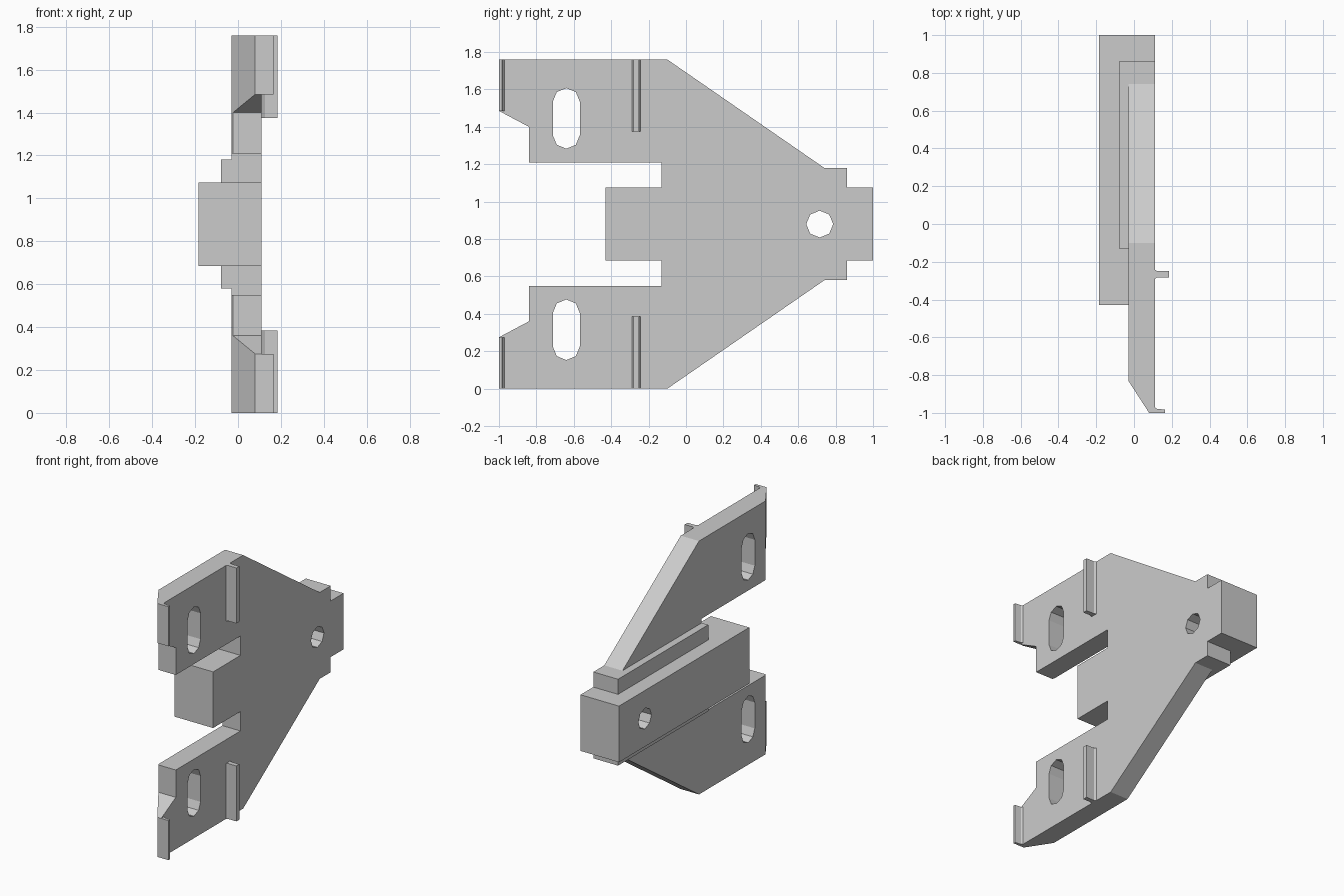
import bpy, bmesh, math

if "Cube" in bpy.data.objects:
    bpy.data.objects.remove(bpy.data.objects["Cube"])

H = 1.76  # total height; the part is mirrored about H / 2


def prism(name, pts, lo, hi, axis):
    """Extrude a 2D profile: axis 'x' uses (y, z) points, axis 'z' uses (x, y)."""
    place = (lambda p, d: (d, p[0], p[1])) if axis == 'x' else (lambda p, d: (p[0], p[1], d))
    bm = bmesh.new()
    a = [bm.verts.new(place(p, lo)) for p in pts]
    b = [bm.verts.new(place(p, hi)) for p in pts]
    bm.faces.new(a)
    bm.faces.new(b)
    for i in range(len(pts)):
        j = (i + 1) % len(pts)
        bm.faces.new((a[i], a[j], b[j], b[i]))
    bmesh.ops.recalc_face_normals(bm, faces=bm.faces)
    mesh = bpy.data.meshes.new(name)
    bm.to_mesh(mesh)
    bm.free()
    ob = bpy.data.objects.new(name, mesh)
    bpy.context.collection.objects.link(ob)
    return ob


def combine(target, tool, op):
    """Apply a boolean and remove the helper."""
    mod = target.modifiers.new(op, 'BOOLEAN')
    mod.operation, mod.object, mod.solver = op, tool, 'EXACT'
    bpy.context.view_layer.objects.active = target
    bpy.ops.object.modifier_apply(modifier=mod.name)
    bpy.data.objects.remove(tool)


def rect(y0, y1, z0, z1):
    return [(y0, z0), (y1, z0), (y1, z1), (y0, z1)]


def arc(cy, cz, r, start, steps, step):
    return [(cy + r * math.cos(math.radians(start + i * step)),
             cz + r * math.sin(math.radians(start + i * step))) for i in range(steps)]


# bracket plate: upper half of the silhouette, mirrored for the lower half
upper = [(1, 1.075), (0.86, 1.075), (0.86, 1.18), (0.74, 1.18), (-0.1, H), (-1, H),
         (-1, 1.485), (-0.84, 1.4), (-0.84, 1.21), (-0.13, 1.21), (-0.13, 1.075), (-0.43, 1.075)]
outline = upper + [(y, H - z) for y, z in reversed(upper)]
plate = prism("bracket_plate", outline, -0.03, 0.11, 'x')

# raised step and centre block on the back
combine(plate, prism("step", rect(-0.13, 0.86, 0.58, 1.18), -0.08, 0.04, 'x'), 'UNION')
combine(plate, prism("block", rect(-0.43, 1, H - 1.075, 1.075), -0.185, 0.06, 'x'), 'UNION')

# bevelled front ends
bevel = [(-0.0623, -0.78), (0.1123, -1.05), (-0.3, -1.05), (-0.3, -0.78)]
combine(plate, prism("bevel_cutter", bevel, -0.1, H + 0.1, 'z'), 'DIFFERENCE')

# round hole and two slotted holes
combine(plate, prism("hole_cutter", arc(0.715, H / 2, 0.072, 0, 8, 45), -0.4, 0.4, 'x'), 'DIFFERENCE')
for mid in (1.445, H - 1.445):
    slot = arc(-0.64, mid + 0.09, 0.072, 0, 5, 45) + arc(-0.64, mid - 0.09, 0.072, 180, 5, 45)
    combine(plate, prism("slot_cutter", slot, -0.4, 0.4, 'x'), 'DIFFERENCE')

# locating ribs and end lips, top and bottom
rib = [(0.11, -0.29), (0.125, -0.282), (0.185, -0.282), (0.185, -0.25), (0.125, -0.25), (0.11, -0.242)]
lip = [(0.11, -1), (0.165, -1), (0.165, -0.983), (0.12, -0.978), (0.11, -0.97)]
for label, flip in (("upper", False), ("lower", True)):
    for part, profile, z0 in (("rib", rib, 1.375), ("end_lip", lip, 1.485)):
        lo, hi = (0, H - z0) if flip else (z0, H)
        prism(f"{label}_{part}", profile, lo, hi, 'z')
